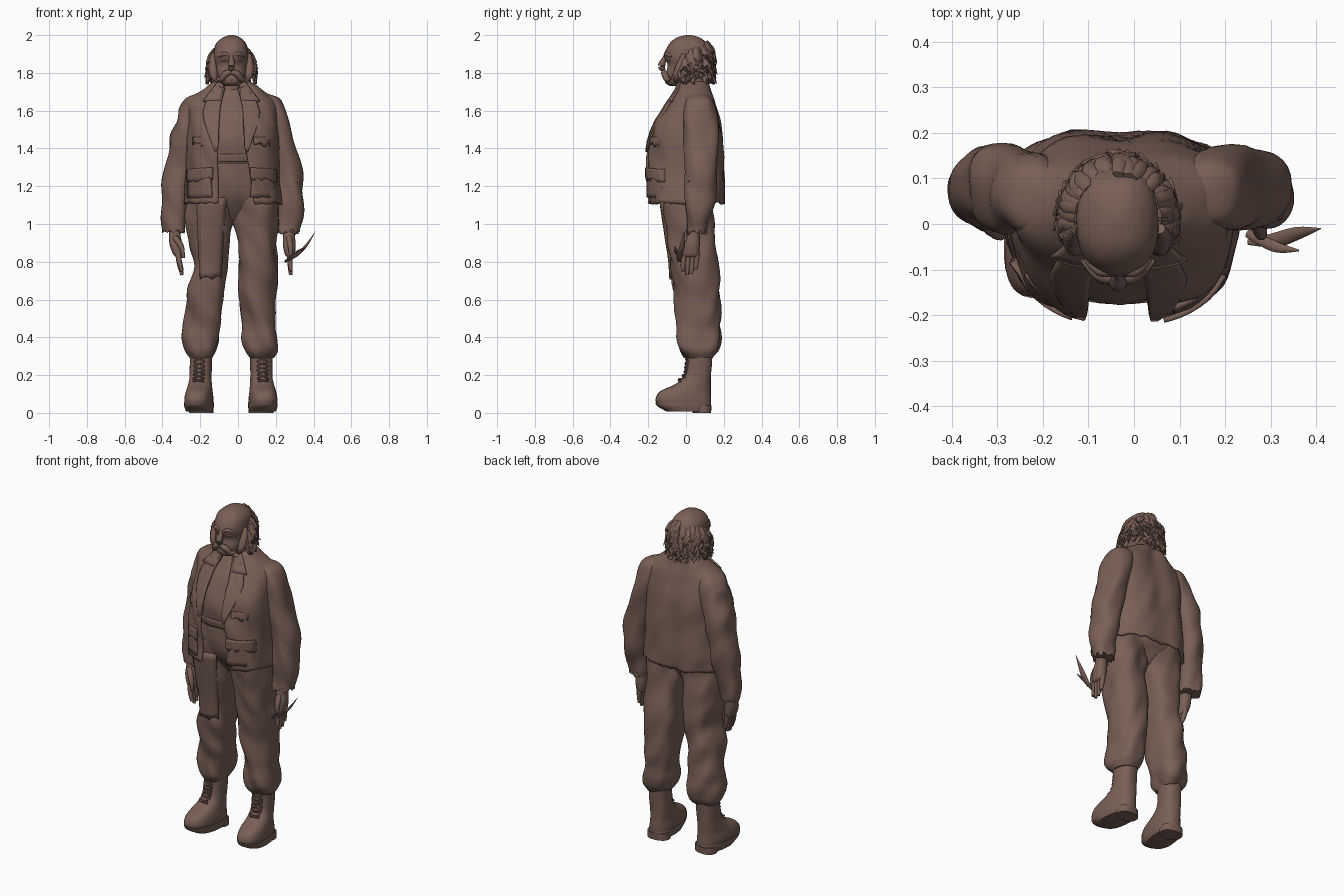
import bpy, bmesh, random
from math import sin, cos, acos, pi, radians, exp
from mathutils import Vector, noise

random.seed(4)
cube = bpy.data.objects.get("Cube")
if cube:
    bpy.data.objects.remove(cube, do_unlink=True)

brown = bpy.data.materials.new("clay brown")
brown.use_nodes = True
colour = (0.19, 0.115, 0.092, 1)
brown.diffuse_color = colour
brown.node_tree.nodes["Principled BSDF"].inputs["Base Color"].default_value = colour
POWER = 2.4


def finish(name, bm, angle=50):
    """Turn a bmesh into a smooth shaded brown object."""
    bmesh.ops.recalc_face_normals(bm, faces=bm.faces)
    mesh = bpy.data.meshes.new(name)
    bm.to_mesh(mesh)
    bm.free()
    mesh.materials.append(brown)
    mesh.polygons.foreach_set("use_smooth", [True] * len(mesh.polygons))
    mesh.set_sharp_from_angle(angle=radians(angle))
    obj = bpy.data.objects.new(name, mesh)
    bpy.context.collection.objects.link(obj)
    return obj


def refine(rows, steps=5):
    """Catmull-Rom interpolation of rows of numbers."""
    out = []
    for i in range(len(rows) - 1):
        quad = [rows[max(i - 1, 0)], rows[i], rows[i + 1], rows[min(i + 2, len(rows) - 1)]]
        for k in range(steps):
            t = k / steps
            out.append([b + (c - a) * t / 2 + (a - 2.5 * b + 2 * c - d / 2) * t * t
                        + (1.5 * (b - c) + (d - a) / 2) * t ** 3 for a, b, c, d in zip(*quad)])
    return out + [list(rows[-1])]


def skin(bm, rings, closed=True, caps=True):
    for a, b in zip(rings, rings[1:]):
        for i in range(len(a) if closed else len(a) - 1):
            j = (i + 1) % len(a)
            bm.faces.new((a[i], a[j], b[j], b[i]))
    if caps:
        bm.faces.new(rings[0])
        bm.faces.new(rings[-1])


def opening_angle(row, x):
    u = max(-1, min(1, (x - row[1]) / row[3]))
    return -acos(abs(u) ** (POWER / 2) * (1 if u > 0 else -1))


def loft(name, rows, n=36, fold=0.0, ragged=0.0, is_open=False, groove=0.0):
    """Stack of rounded sections: z, centre x, centre y, radius x, radius y, [opening]."""
    bm = bmesh.new()
    rings = []
    fine = refine(rows)
    for row in fine:
        z, cx, cy, rx, ry = row[:5]
        start, end = 0, 2 * pi
        if is_open:
            start, end = opening_angle(row, row[6]), opening_angle(row, row[5]) + 2 * pi
        ring = []
        for i in range(n):
            t = start + (end - start) * i / (n - 1 if is_open else n)
            c, s = cos(t), sin(t)
            x = rx * abs(c) ** (2 / POWER) * (1 if c > 0 else -1)
            y = ry * abs(s) ** (2 / POWER) * (1 if s > 0 else -1)
            p = Vector((cx + x, cy + y, z))
            d = noise.noise(Vector((p.x * 9, p.y * 9, z * 7 + p.x * 8))) * fold
            p += Vector((x, y, 0)).normalized() * d
            p.y -= groove * exp(-(x / .06) ** 2) * max(s, 0)
            if row is fine[-1]:
                p.z += random.uniform(-ragged, ragged)
            ring.append(bm.verts.new(p))
        rings.append(ring)
    skin(bm, rings, not is_open, not is_open)
    return finish(name, bm)


def tube(name, points, n=8, flat=1.0):
    """Tapered strand through points of x, y, z, radius."""
    bm = bmesh.new()
    rings = []
    path = refine(points, 4)
    for i, p in enumerate(path):
        way = Vector(path[min(i + 1, len(path) - 1)][:3]) - Vector(path[max(i - 1, 0)][:3])
        turn = way.to_track_quat("Z", "Y")
        r = max(p[3], 0.001)
        rings.append([bm.verts.new(Vector(p[:3]) + turn @ Vector(
            (r * cos(2 * pi * k / n), flat * r * sin(2 * pi * k / n), 0))) for k in range(n)])
    skin(bm, rings)
    return finish(name, bm)


def front_y(rows, x, z):
    """Front surface of a loft at x, z."""
    row = min(refine(rows, 12), key=lambda r: abs(r[0] - z))
    u = min(abs(x - row[1]) / row[3], 0.97)
    return row[2] - row[4] * (1 - u ** POWER) ** (1 / POWER)


def cloth(name, base, left, right, lift=0.01, ragged=0.0, thick=0.012):
    """Cloth piece lying on the front of a loft, between two edges of x, z."""
    bm = bmesh.new()
    rows = []
    edges = list(zip(refine(left, 4), refine(right, 4)))
    for a, b in edges:
        row = []
        for k in range(8):
            x, z = (u + (v - u) * k / 7 for u, v in zip(a, b))
            y = front_y(base, x, z) - lift
            z += random.uniform(-ragged, ragged) if a is edges[-1][0] else 0
            row.append(bm.verts.new((x, y, z)))
        rows.append(row)
    skin(bm, rows, False, False)
    thicken(finish(name, bm), thick)


def thicken(obj, thick):
    mod = obj.modifiers.new("thickness", "SOLIDIFY")
    mod.thickness, mod.offset = thick, 0


# Jacket, shirt and collar
jacket = [(1.75, -.035, .045, .085, .085, -.07, .0), (1.71, -.03, .045, .15, .09, -.08, .01),
          (1.66, -.027, .037, .215, .117, -.09, .02), (1.59, -.027, .024, .235, .149, -.1, .025),
          (1.5, -.025, .01, .235, .185, -.105, .03), (1.38, -.025, -.002, .235, .202, -.105, .045),
          (1.24, -.025, -.001, .242, .203, -.105, .07), (1.11, -.025, .004, .25, .207, -.105, .09)]
thicken(loft("jacket", jacket, 64, .02, .008, True, .016), .012)
shirt = [(1.72, -.035, .03, .06, .06), (1.67, -.03, .02, .12, .09), (1.58, -.03, .01, .19, .135),
         (1.45, -.03, 0, .2, .17), (1.32, -.03, 0, .2, .16)]
loft("shirt", shirt, fold=.012)
for side, name in ((-1, "right"), (1, "left")):
    def across(x, z):
        return (-.035 + side * x, z)
    cloth(name + "_lapel", jacket, [across(.035, 1.72), across(.06, 1.6), across(.07, 1.4)],
          [across(.07, 1.73), across(.15, 1.59), across(.085, 1.38)])
    cloth(name + "_collar", jacket, [across(.04, 1.74), across(.06, 1.65)],
          [across(.07, 1.75), across(.15, 1.65)], .01)
    cloth(name + "_pocket", jacket, [across(.11, 1.27), across(.1, 1.14)],
          [across(.225, 1.27), across(.23, 1.14)], .007, .004, .014)
    cloth(name + "_pocket_flap", jacket, [across(.1, 1.3), across(.1, 1.24)],
          [across(.232, 1.29), across(.235, 1.23)], .014, .012)
    cloth(name + "_chest_pocket", jacket, [across(.12, 1.46), across(.12, 1.42)],
          [across(.2, 1.46), across(.2, 1.42)], .008, .012)

# Sleeves
right_sleeve = [(1.7, -.15, .05, .03, .03), (1.67, -.195, .057, .07, .068), (1.62, -.225, .064, .074, .084),
                (1.55, -.248, .07, .077, .093), (1.45, -.28, .079, .077, .092), (1.3, -.317, .086, .075, .085),
                (1.15, -.335, .076, .07, .083), (1.03, -.342, .062, .064, .068), (.96, -.34, .055, .058, .058)]
left_sleeve = [(r[0], -r[1] - .055 - .015 * (1.7 - r[0])) + r[2:] for r in right_sleeve]
loft("right_sleeve", right_sleeve, 32, .022, .012)
loft("left_sleeve", left_sleeve, 32, .022, .018)
for z in (1.52, 1.38, 1.24, 1.12):
    row = min(left_sleeve, key=lambda r: abs(r[0] - z))
    edge = row[1] + row[3] - .022
    tube("sleeve_shred", [(edge - .02, .03, z + .06, .018), (edge, .02, z, .022),
                          (edge - .005, .01, z - .04, .003)], flat=.4)


# Hands
def hand(name, x, y, lean):
    loft(name + "_palm", [(1.0, x, y + .015, .03, .03), (.94, x, y + .01, .031, .033),
                          (.89, x + lean * .2, y, .034, .043), (.84, x + lean * .5, y - .005, .026, .043),
                          (.825, x + lean * .6, y - .005, .014, .035)], 20)
    for i, length in enumerate((.1, .12, .115, .09)):
        fy = y - .038 + .023 * i
        tube(name + "_finger", [(x + lean * .5, fy, .85, .015), (x + lean * .7, fy - .006, .85 - length / 2, .014),
                                (x + lean * 1.1, fy - .01, .85 - length, .009)])
    tube(name + "_thumb", [(x, y - .02, .93, .017), (x + lean, y - .05, .88, .015),
                           (x + lean * 1.3, y - .055, .82, .008)])


hand("right_hand", -.335, .03, .035)
hand("left_hand", .27, .03, .008)
# Blade held in the left hand
tube("blade", [(.25, -.04, .8, .006), (.31, -.035, .835, .016), (.36, -.02, .885, .014), (.41, -.01, .96, .001)],
     flat=.5)
tube("blade_prong", [(.25, -.02, .8, .01), (.31, -.05, .85, .012), (.362, -.058, .88, .002)], flat=.6)

# Trousers
loft("trouser_seat", [(1.36, -.03, 0, .19, .15), (1.25, -.03, .0, .205, .148), (1.15, -.03, .01, .21, .14),
                      (1.08, -.03, .015, .17, .11), (1.02, -.03, .02, .06, .07)], 40, .014)
cloth("waistband", shirt, [(-.14, 1.37), (-.14, 1.33)], [(.1, 1.37), (.1, 1.33)], .004)
right_leg = [(1.22, -.125, 0, .125, .135), (1.1, -.14, .008, .128, .135), (1.0, -.15, .017, .122, .13),
             (.9, -.15, .025, .102, .123), (.8, -.15, .037, .092, .12), (.68, -.163, .045, .098, .12),
             (.55, -.177, .06, .097, .115), (.46, -.187, .065, .09, .107), (.39, -.192, .067, .096, .11),
             (.33, -.192, .07, .086, .1), (.29, -.19, .07, .06, .07)]
left_leg = [(1.22, .07, .01, .123, .13), (1.1, .083, .012, .126, .13), (1.0, .09, .02, .114, .13),
            (.9, .102, .033, .105, .127), (.8, .105, .045, .104, .123), (.68, .105, .057, .1, .122),
            (.55, .108, .065, .088, .113), (.46, .115, .068, .084, .106), (.39, .121, .07, .092, .11),
            (.33, .125, .07, .081, .1), (.29, .125, .07, .06, .07)]
loft("right_trouser_leg", right_leg, 36, .026)
loft("left_trouser_leg", left_leg, 36, .026)
cloth("torn_trouser_panel", right_leg, [(-.22, 1.14), (-.21, .9), (-.2, .71)],
      [(-.06, 1.14), (-.08, .9), (-.09, .72)], .006, .012, .01)

# Boots
for name, x, turn in (("right", -.205, -.12), ("left", .13, .1)):
    parts = [loft(name + "_boot", [(.34, 0, .07, .06, .068), (.26, 0, .07, .06, .067), (.19, 0, .06, .058, .074),
                                   (.15, 0, .035, .062, .096), (.115, 0, -.004, .068, .134),
                                   (.08, 0, -.016, .074, .147), (.05, 0, -.014, .074, .145),
                                   (.025, 0, -.005, .068, .132)], 32, .006),
             loft(name + "_boot_sole", [(.055, 0, -.016, .076, .148), (.035, 0, -.01, .076, .142),
                                        (.008, 0, .005, .07, .11)], 32),
             loft(name + "_boot_heel", [(.04, 0, .085, .066, .05), (0, 0, .085, .066, .048)], 20)]
    for i in range(6):
        z = .165 + i * .022
        y = front_y([(.29, 0, .07, .06, .068), (.19, 0, .06, .058, .074), (.15, 0, .035, .062, .096)], 0, z)
        for s in (-1, 1):
            parts.append(tube(name + "_boot_lace", [(-.03 * s, y + .008, z, .005), (0, y, z + .008, .006),
                                                    (.03 * s, y + .008, z + .016, .005)], 6))
    for part in parts:
        part.location.x = x
        part.rotation_euler.z = turn

# Head and face
MID = -.035
head = [(2.0, MID, .015, .012, .015), (1.985, MID, .012, .05, .065), (1.95, MID, .012, .082, .103),
        (1.89, MID, .01, .09, .125), (1.84, MID, .018, .088, .116), (1.79, MID, -.003, .08, .107),
        (1.75, MID, -.025, .06, .085), (1.73, MID, -.035, .035, .05)]
loft("head", head, fold=.005)
loft("neck", [(1.8, MID, .03, .06, .07), (1.72, MID, .035, .062, .07), (1.64, MID, .035, .08, .08)], 24)
tube("nose", [(MID, -.105, 1.91, .008), (MID, -.112, 1.88, .012), (MID, -.128, 1.845, .019), (MID, -.126, 1.825, .017),
              (MID, -.112, 1.812, .006)], 12)
tube("lower_lip", [(MID - .03, -.085, 1.765, .006), (MID, -.105, 1.768, .011), (MID + .03, -.085, 1.765, .006)])
for s in (-1, 1):
    def face(x, y, z, r):
        return (MID + s * x, y, z, r)
    tube("eyebrow", [face(.012, -.108, 1.892, .008), face(.04, -.102, 1.9, .012), face(.07, -.078, 1.885, .006)])
    tube("moustache", [face(0, -.118, 1.805, .012), face(.03, -.114, 1.795, .018), face(.055, -.098, 1.765, .015),
                       face(.08, -.08, 1.775, .004)])
    tube("sideburn", [face(.092, -.01, 1.9, .012), face(.098, -.03, 1.84, .022), face(.092, -.05, 1.785, .022),
                      face(.075, -.055, 1.75, .005)])
    tube("eyelid", [face(.015, -.1, 1.868, .006), face(.035, -.098, 1.872, .009), face(.055, -.088, 1.866, .005)])
    tube("ear", [face(.1, .02, 1.885, .012), face(.108, .022, 1.86, .024), face(.1, .012, 1.81, .01)], 12, .7)

# Hair clumps round the sides and back, wilder towards the sides
for i in range(140):
    t = radians(random.uniform(-14, 194))
    back = max(sin(t), 0)
    top = random.uniform(1.83, 1.925 + .045 * back)
    drop = random.uniform(.07, .14)
    wild = 1.0 + .18 * abs(cos(t))
    spots = []
    for k, (out, r) in enumerate(((.82, .013), (1.05, .018), (1.15, .013), (random.uniform(1.1, 1.32), .002))):
        z = max(top - drop * k / 3, 1.74)
        sway = t + k * random.uniform(-.07, .07)
        spots.append((MID + .093 * out * wild * cos(sway), .012 + .118 * out * sin(sway), z, r))
    tube("hair_clump", spots, 6, .6)
